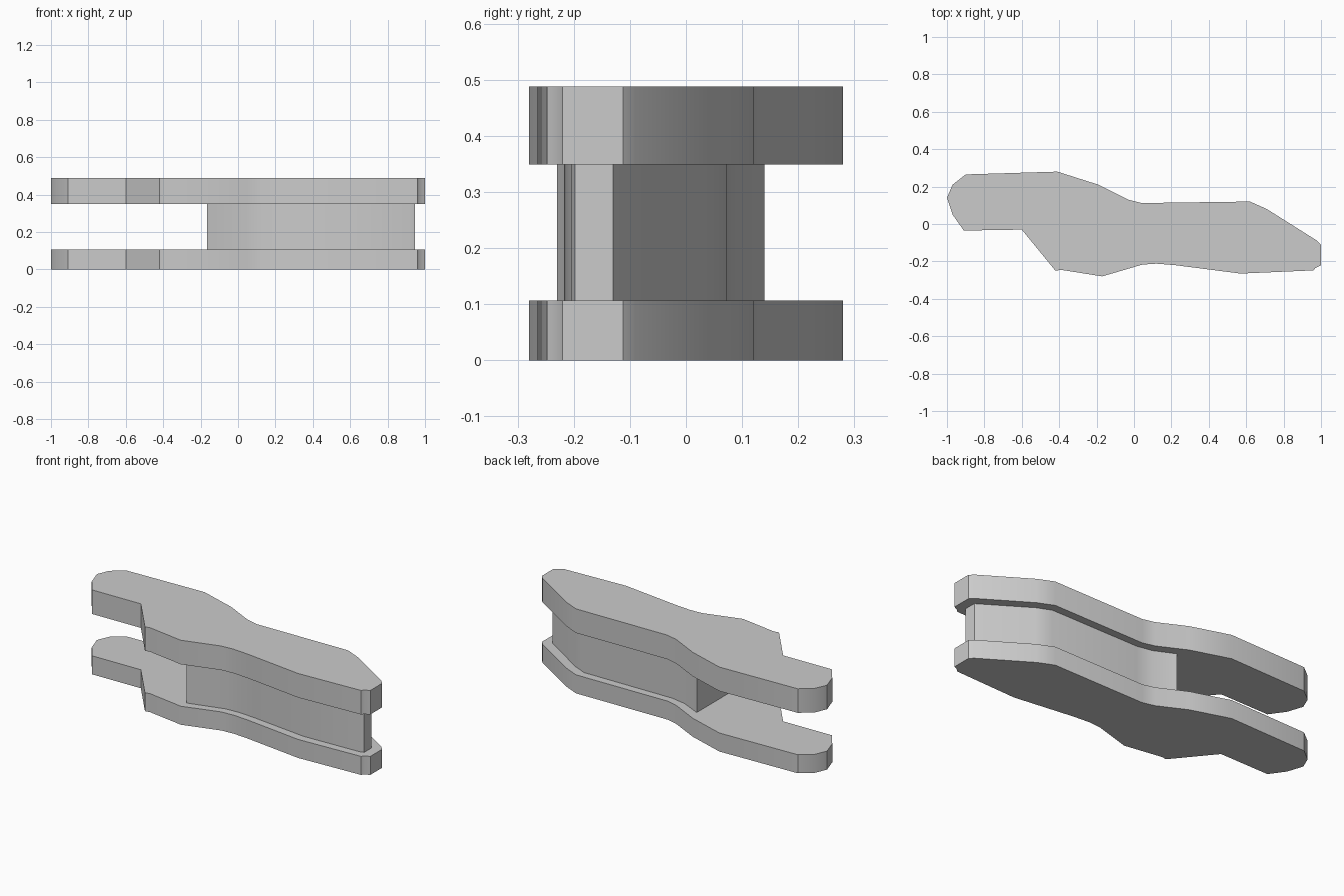
import bpy
import bmesh
import math

cube = bpy.data.objects.get("Cube")
if cube:
    bpy.data.objects.remove(cube, do_unlink=True)

# One plain grey for the whole link
grey = bpy.data.materials.new("plain grey")
grey.use_nodes = True
colour = (0.6, 0.6, 0.6, 1)
grey.diffuse_color = colour
grey.node_tree.nodes["Principled BSDF"].inputs["Base Color"].default_value = colour


def slab(name, outline, bottom, top):
    """Extrude a flat outline between two heights."""
    bm = bmesh.new()
    face = bm.faces.new([bm.verts.new((x, y, bottom)) for x, y in outline])
    result = bmesh.ops.extrude_face_region(bm, geom=[face])
    raised = [v for v in result["geom"] if isinstance(v, bmesh.types.BMVert)]
    bmesh.ops.translate(bm, verts=raised, vec=(0, 0, top - bottom))
    bmesh.ops.recalc_face_normals(bm, faces=bm.faces)
    mesh = bpy.data.meshes.new(name)
    bm.to_mesh(mesh)
    bm.free()
    mesh.materials.append(grey)
    obj = bpy.data.objects.new(name, mesh)
    bpy.context.collection.objects.link(obj)
    bpy.ops.object.select_all(action="DESELECT")
    obj.select_set(True)
    bpy.context.view_layer.objects.active = obj
    bpy.ops.object.shade_smooth_by_angle(angle=math.radians(30))
    return obj


# Side plate outline: rounded arm, rear edge, pointed end, front edge, notch
plate = [
    (-1, 0.14), (-0.97, 0.21), (-0.9, 0.265), (-0.41, 0.28),
    (-0.19, 0.21), (-0.03, 0.13), (0.04, 0.112), (0.62, 0.12),
    (0.71, 0.08), (0.98, -0.09), (1, -0.112), (1, -0.22),
    (0.97, -0.235), (0.96, -0.248), (0.57, -0.265), (0.22, -0.22),
    (0.12, -0.212), (0.045, -0.217), (-0.17, -0.28), (-0.39, -0.245),
    (-0.42, -0.25), (-0.6, -0.03), (-0.91, -0.035), (-0.97, 0.05),
]

# Core outline: inset from the plates and cut square at the arm
core = [
    (-0.167, 0.14), (-0.05, 0.085), (0.04, 0.068), (0.6, 0.073),
    (0.68, 0.038), (0.945, -0.13), (0.945, -0.198), (0.92, -0.205),
    (0.57, -0.217), (0.22, -0.175), (0.12, -0.168), (0.04, -0.173),
    (-0.167, -0.23),
]

slab("lower_plate", plate, 0, 0.107)
slab("middle_core", core, 0.107, 0.349)
slab("upper_plate", plate, 0.349, 0.488)
